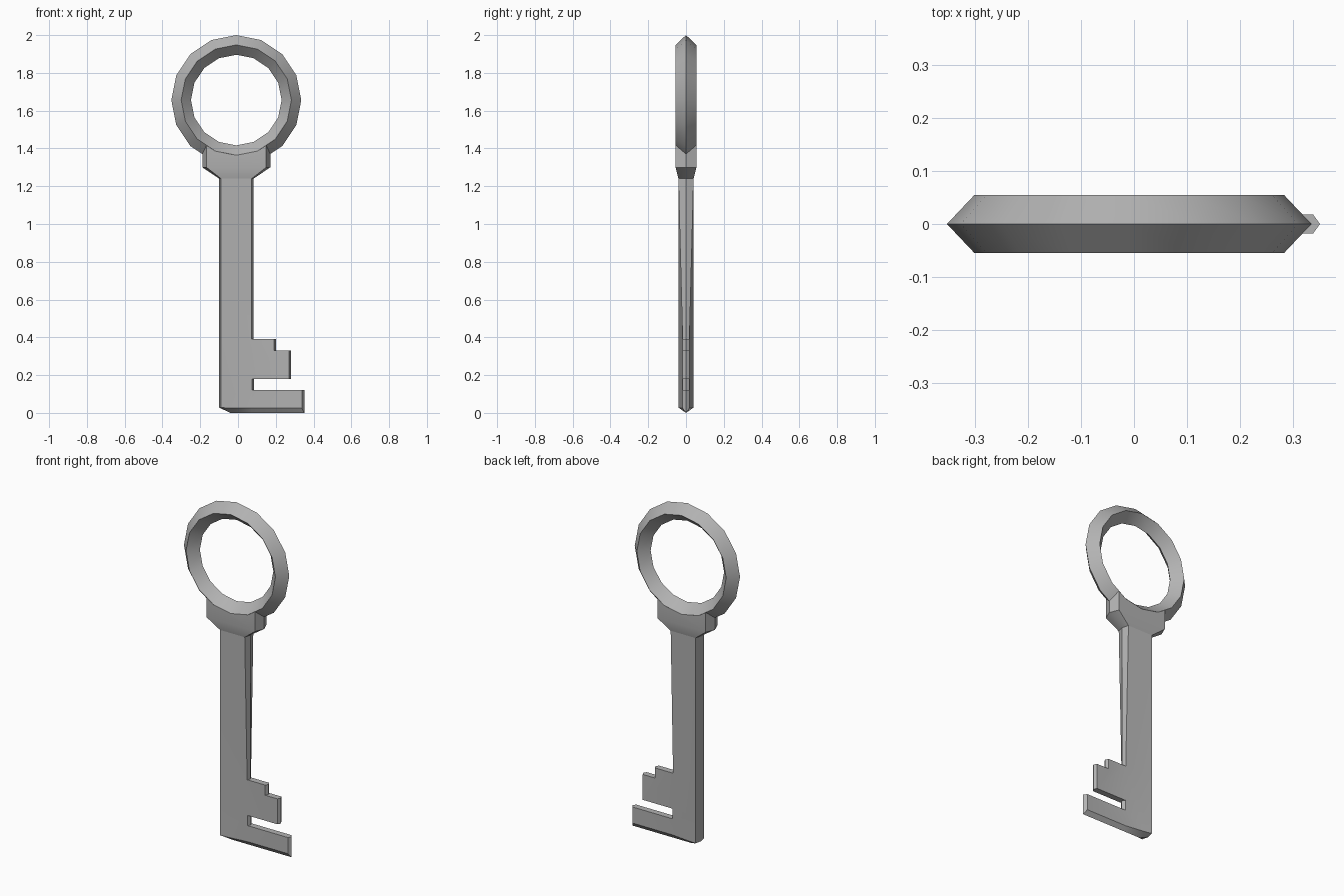
import bpy, bmesh, math

if "Cube" in bpy.data.objects:
    bpy.data.objects.remove(bpy.data.objects["Cube"])

metal = bpy.data.materials.new("grey_metal")
metal.diffuse_color = (0.45, 0.45, 0.45, 1)
metal.use_nodes = True
metal.node_tree.nodes["Principled BSDF"].inputs["Base Color"].default_value = metal.diffuse_color

CX = -0.009          # centre line of ring, collar and shaft
RING_Z = 1.656


def finish(name, bm):
    bmesh.ops.recalc_face_normals(bm, faces=bm.faces)
    me = bpy.data.meshes.new(name)
    bm.to_mesh(me)
    bm.free()
    ob = bpy.data.objects.new(name, me)
    bpy.context.collection.objects.link(ob)
    me.materials.append(metal)
    bpy.ops.object.select_all(action='DESELECT')
    ob.select_set(True)
    bpy.context.view_layer.objects.active = ob
    bpy.ops.object.shade_smooth_by_angle(angle=math.radians(30))
    return ob


def ridged_plate(name, points, faces):
    """points: (front x, front z, half depth, ridge x, ridge z); mirrored front to back."""
    bm = bmesh.new()
    ridge = [bm.verts.new((p[3], 0, p[4])) for p in points]
    n = len(points)
    for s in (-1, 1):
        face = [bm.verts.new((p[0], s * p[2], p[1])) for p in points]
        for f in faces:
            bm.faces.new([face[i] for i in f])
        for i in range(n):
            j = (i + 1) % n
            bm.faces.new((face[i], face[j], ridge[j], ridge[i]))
    return finish(name, bm)


# ring handle: diamond section swept round 16 sides
bm = bmesh.new()
section = [(0.344, 0), (0.292, -0.055), (0.24, 0), (0.292, 0.055)]
loops = []
for k in range(16):
    a = k * math.tau / 16
    loops.append([bm.verts.new((CX + r * math.sin(a), y, RING_Z + r * math.cos(a)))
                  for r, y in section])
for k in range(16):
    a, b = loops[k], loops[(k + 1) % 16]
    for i in range(4):
        j = (i + 1) % 4
        bm.faces.new((a[i], a[j], b[j], b[i]))
finish("ring_handle", bm)

# collar: flared block whose top follows the ridge of the ring
D = 0.055
half = [(0.081, 1.24, 0.04, 0.091, 1.24), (0.158, 1.30, D, 0.18, 1.30),
        (0.158, 1.416, D, 0.18, 1.42), (0.112, 1.386, D, 0.112, 1.386)]
right = [(CX + a, z, d, CX + b, w) for a, z, d, b, w in half]
left = [(CX - a, z, d, CX - b, w) for a, z, d, b, w in reversed(half)]
collar = right + [(CX, 1.364, D, CX, 1.364)] + left
ridged_plate("collar", collar, [(0, 1, 7, 8), (1, 2, 3, 4, 5, 6, 7)])

# shaft and bit: one plate, thick on the left, thinning towards the teeth
T = 0.018
shaft = [
    (-0.09, 1.24, 0.04, -0.10, 1.24),
    (-0.09, 0.39, 0.04, -0.10, 0.39),
    (-0.09, 0.028, 0.04, -0.10, 0.028),
    (-0.04, 0.026, 0.033, -0.04, 0.0),
    (0.072, 0.025, T, 0.072, 0.0),
    (0.338, 0.025, T, 0.351, 0.0),
    (0.338, 0.12, T, 0.351, 0.12),
    (0.075, 0.12, T, 0.085, 0.12),
    (0.075, 0.18, T, 0.085, 0.18),
    (0.27, 0.18, T, 0.28, 0.18),
    (0.27, 0.33, T, 0.28, 0.33),
    (0.19, 0.33, T, 0.20, 0.33),
    (0.19, 0.39, T, 0.20, 0.39),
    (0.072, 0.39, T, 0.082, 0.39),
    (0.072, 1.24, 0.04, 0.082, 1.24),
]
ridged_plate("shaft_and_bit", shaft,
             [(0, 1, 13, 14), (1, 2, 3, 4, 7, 8, 13),
              (4, 5, 6, 7), (8, 9, 10, 11, 12, 13)])
